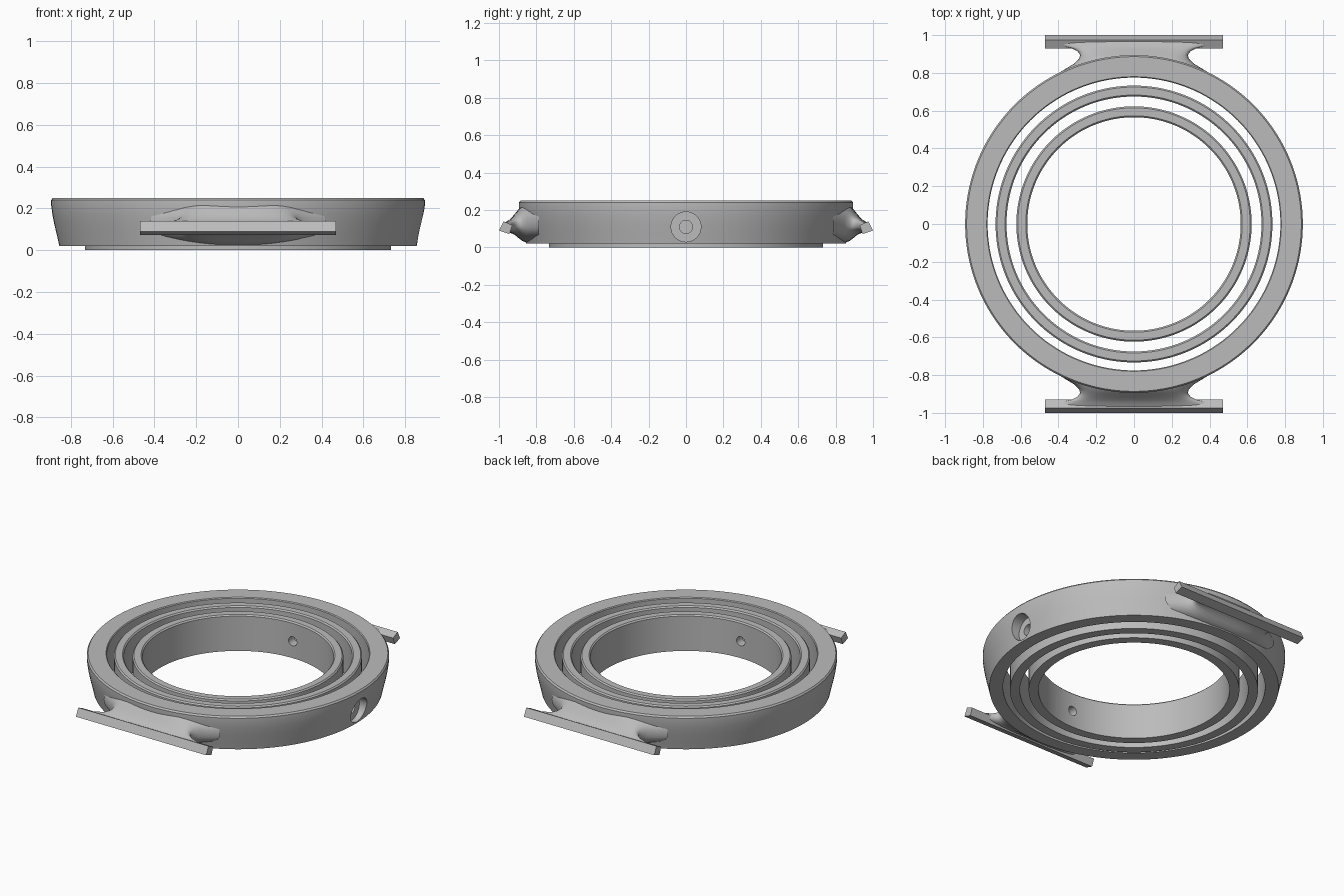
import bpy, bmesh
from math import pi, cos, sin, copysign, radians
from mathutils import Matrix

if "Cube" in bpy.data.objects:
    bpy.data.objects.remove(bpy.data.objects["Cube"])

GREY = bpy.data.materials.new("satin_grey")
GREY.use_nodes = True
GREY.diffuse_color = (0.5, 0.5, 0.5, 1)
GREY.node_tree.nodes["Principled BSDF"].inputs["Base Color"].default_value = (0.5, 0.5, 0.5, 1)

PIVOT_Z = 0.11


def finish(name, bm):
    bmesh.ops.recalc_face_normals(bm, faces=bm.faces)
    mesh = bpy.data.meshes.new(name)
    bm.to_mesh(mesh)
    bm.free()
    mesh.materials.append(GREY)
    ob = bpy.data.objects.new(name, mesh)
    bpy.context.collection.objects.link(ob)
    return ob


def smooth(ob, angle=30):
    bpy.ops.object.select_all(action="DESELECT")
    ob.select_set(True)
    bpy.context.view_layer.objects.active = ob
    bpy.ops.object.shade_smooth_by_angle(angle=radians(angle))


def loft(bm, loops, closed):
    """Skin a list of equal vertex loops."""
    n = len(loops[0])
    pairs = list(zip(loops, loops[1:]))
    if closed:
        pairs.append((loops[-1], loops[0]))
    for a, b in pairs:
        for i in range(n):
            j = (i + 1) % n
            bm.faces.new((a[i], a[j], b[j], b[i]))


def ring(name, profile, segments=144):
    """Revolve a closed (radius, z) profile around z."""
    bm = bmesh.new()
    loops = []
    for k in range(segments):
        a = 2 * pi * k / segments
        loops.append([bm.verts.new((r * cos(a), r * sin(a), z)) for r, z in profile])
    loft(bm, loops, True)
    return finish(name, bm)


def drill(target, axis, radius, start, end):
    """Bore a pair of opposite holes along x or y at pivot height."""
    for side in (0, pi):
        turn = side + (pi / 2 if axis == "y" else 0)
        bm = bmesh.new()
        bmesh.ops.create_cone(bm, cap_ends=True, segments=32, radius1=radius,
                              radius2=radius, depth=end - start)
        bm.transform(Matrix.Translation((0, 0, PIVOT_Z)) @ Matrix.Rotation(turn, 4, "Z")
                     @ Matrix.Translation(((start + end) / 2, 0, 0))
                     @ Matrix.Rotation(pi / 2, 4, "Y"))
        cutter = finish("cutter", bm)
        cutter.hide_render = True
        mod = target.modifiers.new("bore", "BOOLEAN")
        mod.operation = "DIFFERENCE"
        mod.solver = "EXACT"
        mod.object = cutter
        bpy.context.view_layer.objects.active = target
        bpy.ops.object.modifier_apply(modifier=mod.name)
        bpy.data.objects.remove(cutter)


# Outer case ring with tapered wall and counterbored pivots
case = ring("outer_ring", [
    (0.775, 0.02), (0.855, 0.02), (0.866, 0.07), (0.878, 0.12), (0.888, 0.17),
    (0.894, 0.215), (0.894, 0.24), (0.886, 0.25), (0.78, 0.25), (0.775, 0.245)])
drill(case, "x", 0.08, 0.82, 1.0)
drill(case, "x", 0.035, 0.7, 1.0)
smooth(case)


def gimbal_ring(name, inner, outer, top):
    b = 0.008
    return ring(name, [(inner, 0), (outer, 0), (outer, top - b), (outer - b, top),
                       (inner + b, top), (inner, top - b)])


# Two nested gimbal rings
middle = gimbal_ring("middle_ring", 0.675, 0.733, 0.24)
drill(middle, "x", 0.03, 0.6, 0.8)
drill(middle, "y", 0.03, 0.6, 0.8)
smooth(middle)
inner = gimbal_ring("inner_ring", 0.565, 0.623, 0.235)
drill(inner, "y", 0.03, 0.5, 0.7)
smooth(inner)

# Flared web sections: distance out, half width, bottom, top
WEB = [(0.785, 0.42, 0.03, 0.24), (0.82, 0.365, 0.025, 0.24), (0.85, 0.315, 0.025, 0.24),
       (0.875, 0.29, 0.035, 0.228), (0.895, 0.285, 0.05, 0.205), (0.915, 0.30, 0.067, 0.18),
       (0.932, 0.335, 0.075, 0.16), (0.945, 0.39, 0.08, 0.148), (0.965, 0.42, 0.085, 0.136)]
# Tilted bar cross-section: distance out, z
BAR = [(1.0, 0.09), (0.975, 0.14), (0.928, 0.118), (0.945, 0.072)]


def spow(v, p):
    return copysign(abs(v) ** p, v)


for label, side in (("front", -1), ("back", 1)):
    # Web blending the ring into the bar
    bm = bmesh.new()
    loops = []
    for y, w, lo, hi in WEB:
        loop = []
        for k in range(40):
            a = 2 * pi * k / 40
            loop.append(bm.verts.new((w * spow(cos(a), 0.8), side * y,
                                      (lo + hi) / 2 + (hi - lo) / 2 * spow(sin(a), 0.8))))
        loops.append(loop)
    loft(bm, loops, False)
    bm.faces.new(loops[0])
    bm.faces.new(loops[-1])
    smooth(finish(label + "_lug_web", bm), 50)

    # Straight bar
    bm = bmesh.new()
    ends = [[bm.verts.new((x, side * y, z)) for y, z in BAR] for x in (-0.47, 0.47)]
    loft(bm, ends, False)
    for end in ends:
        bm.faces.new(end)
    finish(label + "_lug_bar", bm)
